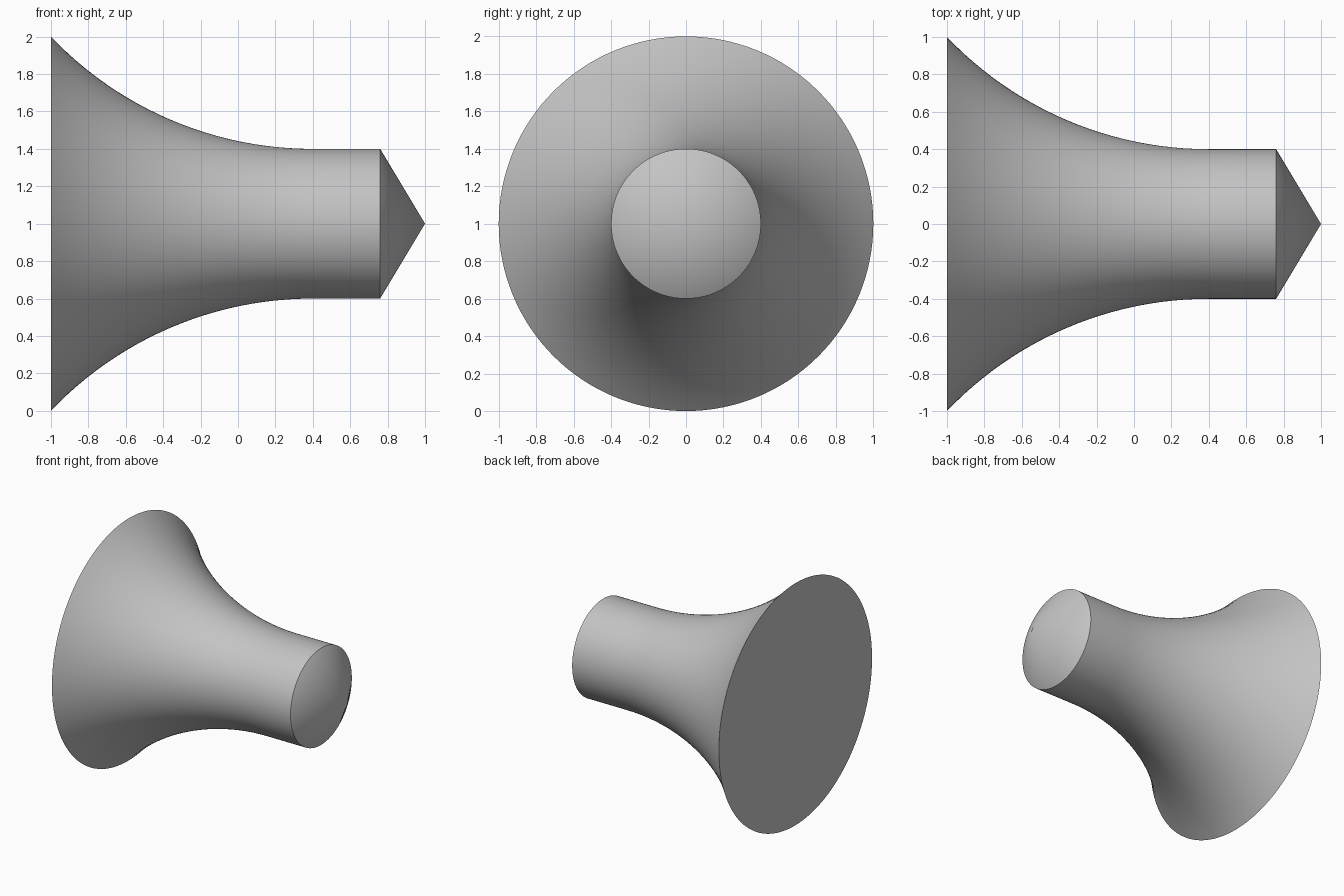
import bpy, bmesh
from math import pi, sin, cos, asin, radians
from mathutils import Vector

default = bpy.data.objects.get("Cube")
if default:
    bpy.data.objects.remove(default, do_unlink=True)

SEGMENTS = 128
NECK, RIM = 0.4, 1.0              # radii of the straight neck and the flared rim
RIM_X, FLARE_X, TIP_X, END_X = -1.0, 0.4, 0.76, 1.0

grey = bpy.data.materials.new("light_grey")
grey.use_nodes = True
colour = (0.55, 0.55, 0.55, 1)
grey.diffuse_color = colour
grey.node_tree.nodes["Principled BSDF"].inputs["Base Color"].default_value = colour


def lathe(name, profile):
    """Revolve (x, radius) points around the x axis, at height 1."""
    bm = bmesh.new()
    verts = [bm.verts.new((x, 0, r)) for x, r in profile]
    edges = [bm.edges.new(pair) for pair in zip(verts, verts[1:])]
    bmesh.ops.spin(bm, geom=verts + edges, cent=(0, 0, 0), axis=(1, 0, 0),
                   angle=2 * pi, steps=SEGMENTS, use_merge=True)
    bmesh.ops.remove_doubles(bm, verts=bm.verts, dist=1e-5)
    # Close the flat back of the rim
    rim = [e for e in bm.edges if e.is_boundary]
    if rim:
        bmesh.ops.contextual_create(bm, geom=rim)
    bmesh.ops.recalc_face_normals(bm, faces=bm.faces)
    mesh = bpy.data.meshes.new(name)
    bm.to_mesh(mesh)
    bm.free()
    mesh.materials.append(grey)
    obj = bpy.data.objects.new(name, mesh)
    obj.location = Vector((0, 0, 1))
    bpy.context.collection.objects.link(obj)
    bpy.ops.object.select_all(action='DESELECT')
    obj.select_set(True)
    bpy.context.view_layer.objects.active = obj
    bpy.ops.object.shade_smooth_by_angle(angle=radians(30))
    return obj


# Flare: circular arc that runs tangentially into the neck
run, rise = FLARE_X - RIM_X, RIM - NECK
arc_r = (run ** 2 + rise ** 2) / (2 * rise)
sweep = asin(run / arc_r)
STEPS = 24
flare = []
for i in range(STEPS + 1):
    a = sweep * (1 - i / STEPS)
    flare.append((FLARE_X - arc_r * sin(a), NECK + arc_r * (1 - cos(a))))

# Flared body, straight neck and pointed conical tip
lathe("flared_body", flare + [(TIP_X, NECK), (END_X, 0)])
